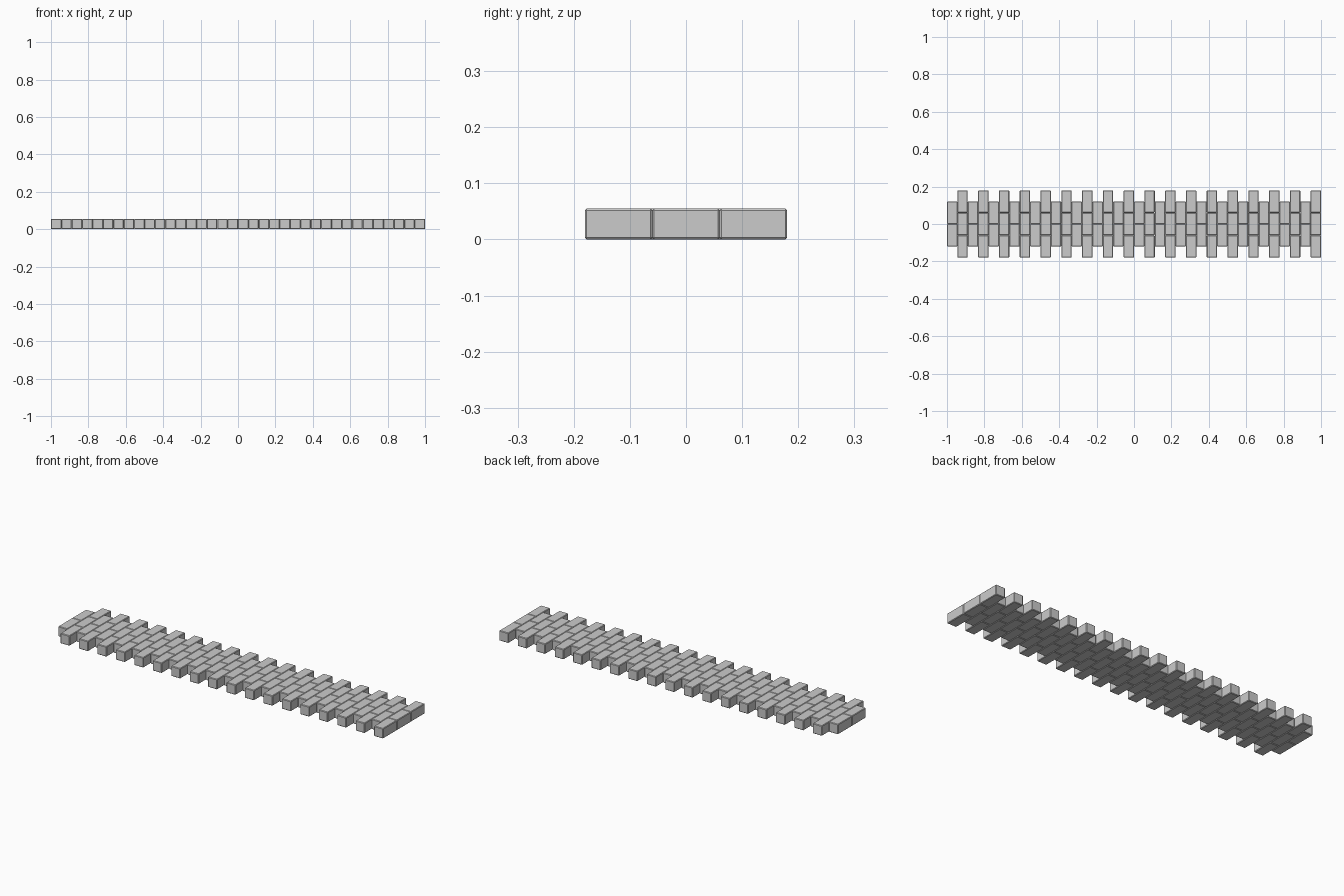
import bpy, bmesh
from mathutils import Matrix

if "Cube" in bpy.data.objects:
    bpy.data.objects.remove(bpy.data.objects["Cube"])

COLUMNS = 36
W = 2.0 / COLUMNS      # brick width along x
L, H = 0.12, 0.055     # brick length along y, height
BEVEL = 0.003


def brick_row(name, count, first_column):
    """One crosswise row of bricks, repeated along the path in every second column."""
    bm = bmesh.new()
    for i in range(count):
        y = (i - (count - 1) / 2) * L
        place = Matrix.Translation((0, y, H / 2)) @ Matrix.Diagonal((W, L, H, 1))
        bmesh.ops.create_cube(bm, size=1, matrix=place)
    # chamfered brick edges
    bmesh.ops.bevel(bm, geom=bm.edges[:], offset=BEVEL, segments=1,
                    affect='EDGES', profile=0.5)
    mesh = bpy.data.meshes.new(name)
    bm.to_mesh(mesh)
    bm.free()
    obj = bpy.data.objects.new(name, mesh)
    bpy.context.collection.objects.link(obj)
    obj.location.x = -1 + (first_column + 0.5) * W
    arr = obj.modifiers.new("repeat", 'ARRAY')
    arr.count = COLUMNS // 2
    arr.use_relative_offset = False
    arr.use_constant_offset = True
    arr.constant_offset_displace = (2 * W, 0, 0)
    return obj


# alternating short (two-brick) and long (three-brick) rows
brick_row("short_brick_rows", 2, 0)
brick_row("long_brick_rows", 3, 1)
